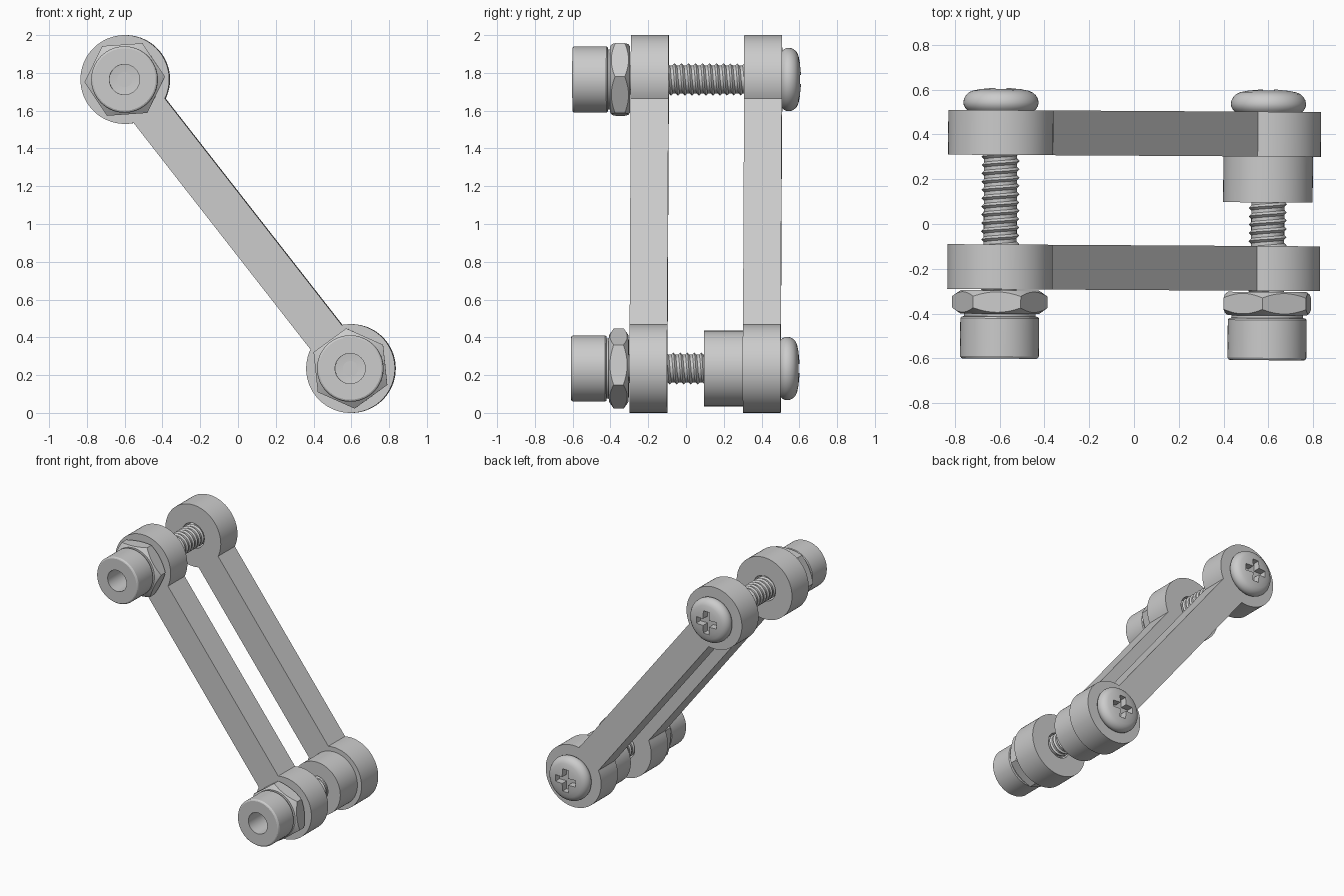
import bpy, bmesh
from math import sin, cos, pi, radians, atan2, asin
from mathutils import Matrix, Vector

cube = bpy.data.objects.get("Cube")
if cube:
    bpy.data.objects.remove(cube, do_unlink=True)

grey = bpy.data.materials.new("plain_grey")
grey.use_nodes = True
grey.diffuse_color = (0.6, 0.6, 0.6, 1)
grey.node_tree.nodes["Principled BSDF"].inputs["Base Color"].default_value = grey.diffuse_color

UPPER, LOWER = Vector((-0.5975, 1.765)), Vector((0.5975, 0.235))
BOSS, HALF_BAR, HOLE = 0.235, 0.105, 0.095
FRONT_ARM, BACK_ARM = -0.195, 0.405      # mid planes of the two links
parts = []


def add(name, mesh):
    obj = bpy.data.objects.new(name, mesh)
    bpy.context.collection.objects.link(obj)
    return obj


def finish(obj):
    """Bake modifiers and transforms into a plain mesh part."""
    bpy.context.view_layer.update()
    deps = bpy.context.evaluated_depsgraph_get()
    mesh = bpy.data.meshes.new_from_object(obj.evaluated_get(deps))
    mesh.transform(obj.matrix_world)
    mesh.materials.clear()
    mesh.materials.append(grey)
    name = obj.name
    bpy.data.objects.remove(obj, do_unlink=True)
    part = add(name, mesh)
    parts.append(part)
    return part


def lathe(name, centre, profile, segments=72):
    """Spin a closed or axis-ended (radius, y) profile; profile may depend on angle."""
    bm = bmesh.new()
    rows = []
    for i in range(segments):
        a = 2 * pi * i / segments
        points = profile(a) if callable(profile) else profile
        rows.append([bm.verts.new((centre.x + r * cos(a), y, centre.y + r * sin(a)))
                     for r, y in points])
    for i, row in enumerate(rows):
        after = rows[(i + 1) % segments]
        for j in range(len(row) - 1):
            bm.faces.new((row[j], row[j + 1], after[j + 1], after[j]))
    bmesh.ops.remove_doubles(bm, verts=bm.verts, dist=1e-5)
    bmesh.ops.recalc_face_normals(bm, faces=bm.faces)
    mesh = bpy.data.meshes.new(name)
    bm.to_mesh(mesh)
    bm.free()
    return add(name, mesh)


def plate(name, loops, y, half):
    """Filled outline with holes in the xz plane, extruded along y."""
    curve = bpy.data.curves.new(name, 'CURVE')
    curve.dimensions, curve.fill_mode, curve.extrude = '2D', 'BOTH', half
    for loop in loops:
        spline = curve.splines.new('POLY')
        spline.points.add(len(loop) - 1)
        for point, (u, v) in zip(spline.points, loop):
            point.co = (u, v, 0, 1)
        spline.use_cyclic_u = True
    obj = add(name, curve)
    obj.matrix_world = Matrix.Translation((0, y, 0)) @ Matrix.Rotation(pi / 2, 4, 'X')
    return obj


def arc(centre, radius, start, end, count=64):
    angles = [start + (end - start) * i / count for i in range(count + 1)]
    return [(centre.x + radius * cos(a), centre.y + radius * sin(a)) for a in angles]


# Link arms: two round bosses joined by a straight bar, with screw holes
along = LOWER - UPPER
heading = atan2(along.y, along.x)
gap = asin(HALF_BAR / BOSS)
outline = (arc(UPPER, BOSS, heading + gap, heading + 2 * pi - gap)
           + arc(LOWER, BOSS, heading + pi + gap, heading + 3 * pi - gap))
holes = [arc(c, HOLE, 0, 2 * pi)[:-1] for c in (UPPER, LOWER)]
for name, y in (("front_link_arm", FRONT_ARM), ("back_link_arm", BACK_ARM)):
    finish(plate(name, [outline] + holes, y, 0.1))

# Spacer sleeve on the lower screw
finish(lathe("lower_spacer", LOWER,
             [(HOLE, 0.1), (0.2, 0.1), (0.2, 0.305), (HOLE, 0.305), (HOLE, 0.1)]))


def nut_profile(turn, front=-0.405, back=-0.3, apothem=0.185, bore=0.08):
    """Hexagon whose corners are trimmed by a cone at both ends."""
    def at(a):
        local = (a - turn) % (pi / 3) - pi / 6
        r = apothem / cos(local)
        rim = apothem - 0.01
        drop = (r - rim) * 0.7
        return [(bore, front), (rim, front), (r, front + drop),
                (r, back - drop), (rim, back), (bore, back), (bore, front)]
    return at


def screw_thread(name, centre, start=-0.34, end=0.51, pitch=0.037):
    core, crest = 0.074, 0.085
    mesh = bpy.data.meshes.new(name)
    ridge = [(core, 0, 0), (core, 0, 0.4 * pitch), (crest, 0, 0.7 * pitch), (core, 0, pitch)]
    mesh.from_pydata(ridge, [(0, 1), (1, 2), (2, 3)], [])
    obj = add(name, mesh)
    mod = obj.modifiers.new("thread", 'SCREW')
    mod.steps = mod.render_steps = 32
    mod.screw_offset = pitch
    mod.iterations = int((end - start) / pitch)
    mod.use_merge_vertices = True
    mod.merge_threshold = 0.0005
    mod.use_normal_calculate = True
    obj.matrix_world = (Matrix.Translation((centre.x, start, centre.y))
                        @ Matrix.Rotation(-pi / 2, 4, 'X'))
    return finish(obj)


def pan_head(name, centre):
    """Rounded screw head with a cross-shaped driver recess."""
    profile = [(0, 0.5), (0.145, 0.5), (0.158, 0.512), (0.166, 0.526), (0.168, 0.54),
               (0.165, 0.556), (0.156, 0.572), (0.143, 0.584), (0.125, 0.592),
               (0.09, 0.599), (0.045, 0.604), (0, 0.605)]
    head = lathe(name, centre, profile)
    w, l = 0.025, 0.085
    quarter = [Vector((l, -w)), Vector((l, w)), Vector((w, w))]
    cross = [centre + Matrix.Rotation(k * pi / 2, 2) @ p for k in range(4) for p in quarter]
    cutter = finish(plate(name + "_cutter", [cross], 0.6, 0.05))
    parts.remove(cutter)
    bm = bmesh.new()
    bm.from_mesh(cutter.data)
    bmesh.ops.remove_doubles(bm, verts=bm.verts, dist=1e-5)
    bmesh.ops.recalc_face_normals(bm, faces=bm.faces)
    bm.to_mesh(cutter.data)
    bm.free()
    cutter.hide_render = True
    mod = head.modifiers.new("recess", 'BOOLEAN')
    mod.operation, mod.solver, mod.object = 'DIFFERENCE', 'EXACT', cutter
    finish(head)
    bpy.data.objects.remove(cutter, do_unlink=True)


# Fasteners: threaded screw, pan head, hex nut and hollow end collar
collar = [(0, -0.36), (0.08, -0.36), (0.08, -0.605), (0.165, -0.605), (0.171, -0.602),
          (0.176, -0.594), (0.176, -0.425), (0.171, -0.418), (0.16, -0.416),
          (0.16, -0.39), (0, -0.35)]
for side, centre, turn in (("upper", UPPER, radians(4)), ("lower", LOWER, radians(36))):
    screw_thread(side + "_screw_thread", centre)
    pan_head(side + "_screw_head", centre)
    finish(lathe(side + "_hex_nut", centre, nut_profile(turn), 180))
    finish(lathe(side + "_end_collar", centre, collar))

# Slight yaw of the whole assembly, then smooth round surfaces
bpy.ops.object.select_all(action='DESELECT')
for part in parts:
    part.data.transform(Matrix.Rotation(-0.006, 4, 'Z'))
    part.select_set(True)
bpy.context.view_layer.objects.active = parts[0]
bpy.ops.object.shade_smooth_by_angle(angle=radians(25))
